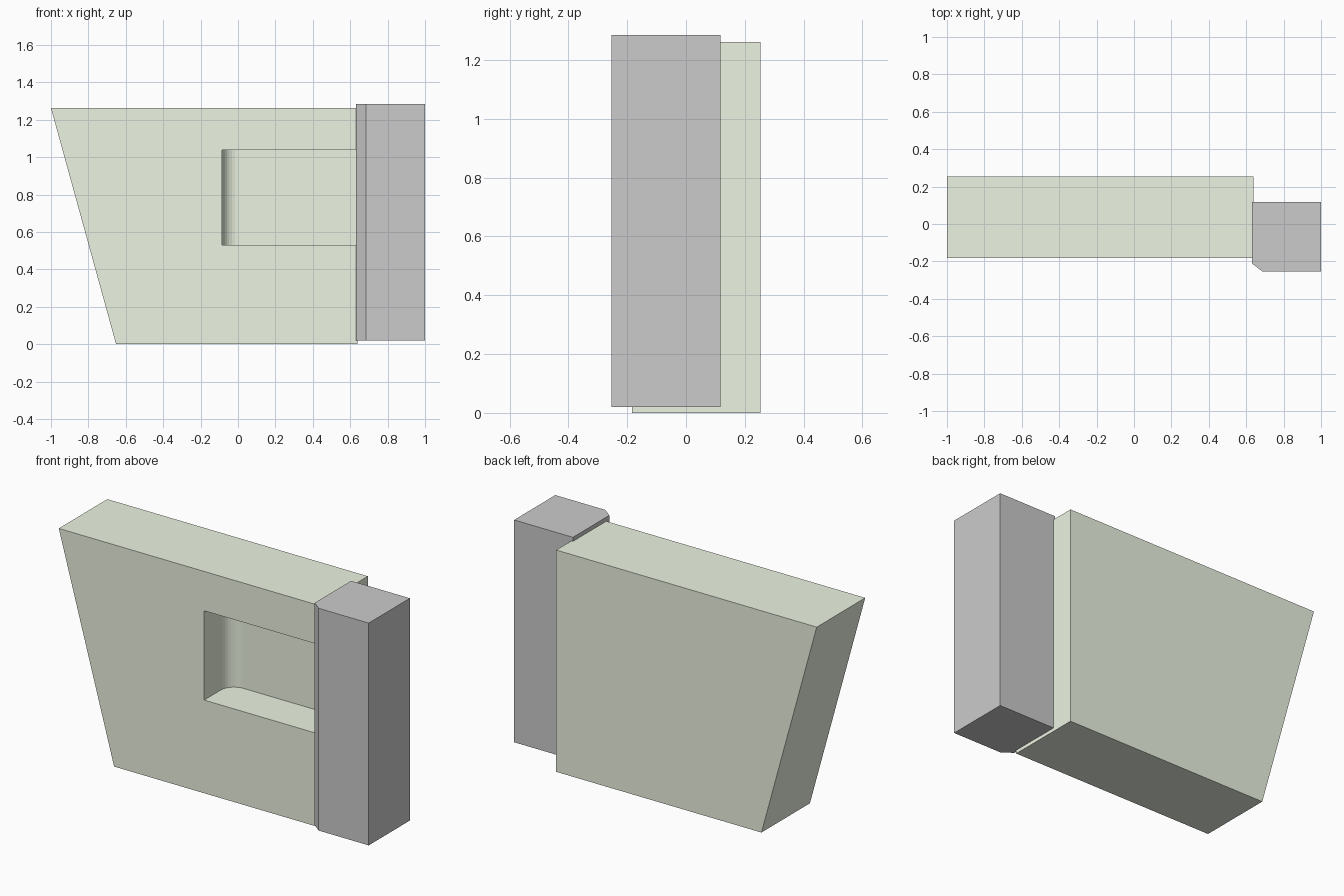
import bpy, bmesh
from math import sin, cos, pi
from mathutils import Vector

if "Cube" in bpy.data.objects:
    bpy.data.objects.remove(bpy.data.objects["Cube"])


def prism(name, profile, offset):
    """Extrude a closed 3D outline along an offset into a solid object."""
    bm = bmesh.new()
    face = bm.faces.new([bm.verts.new(p) for p in profile])
    ext = bmesh.ops.extrude_face_region(bm, geom=[face], use_keep_orig=True)
    moved = [v for v in ext["geom"] if isinstance(v, bmesh.types.BMVert)]
    bmesh.ops.translate(bm, verts=moved, vec=Vector(offset))
    bmesh.ops.recalc_face_normals(bm, faces=bm.faces)
    mesh = bpy.data.meshes.new(name)
    bm.to_mesh(mesh)
    bm.free()
    obj = bpy.data.objects.new(name, mesh)
    bpy.context.collection.objects.link(obj)
    return obj


# Slab with a slanted left end
FRONT, BACK = -0.183, 0.253
outline = [(-0.652, 0.0), (0.64, 0.0), (0.64, 1.262), (-1.0, 1.262)]
slab = prism("wall_slab", [(x, FRONT, z) for x, z in outline], (0, BACK - FRONT, 0))
mat = bpy.data.materials.new("pale_green")
mat.diffuse_color = (0.84, 0.90, 0.76, 1)
mat.use_nodes = True
mat.node_tree.nodes["Principled BSDF"].inputs["Base Color"].default_value = mat.diffuse_color
slab.data.materials.append(mat)

# Front recess with a rounded inner corner, running out behind the post
LEFT, DEEP, R, STEPS = -0.085, 0.05, 0.085, 8
corner = [(LEFT + R - R * cos(a), DEEP - R + R * sin(a))
          for a in (i * pi / 2 / STEPS for i in range(STEPS + 1))]
plan = [(0.8, -0.4), (LEFT, -0.4)] + corner + [(0.8, DEEP)]
cutter = prism("recess_cutter", [(x, y, 0.53) for x, y in plan], (0, 0, 0.508))
cutter.hide_render = True
cutter.display_type = 'WIRE'
cut = slab.modifiers.new("recess", 'BOOLEAN')
cut.operation = 'DIFFERENCE'
cut.solver = 'EXACT'
cut.object = cutter

# Post with one chamfered front edge
post_plan = [(0.63, -0.21), (0.685, -0.253), (1.0, -0.253), (1.0, 0.117), (0.63, 0.117)]
prism("end_post", [(x, y, 0.02) for x, y in post_plan], (0, 0, 1.265))
